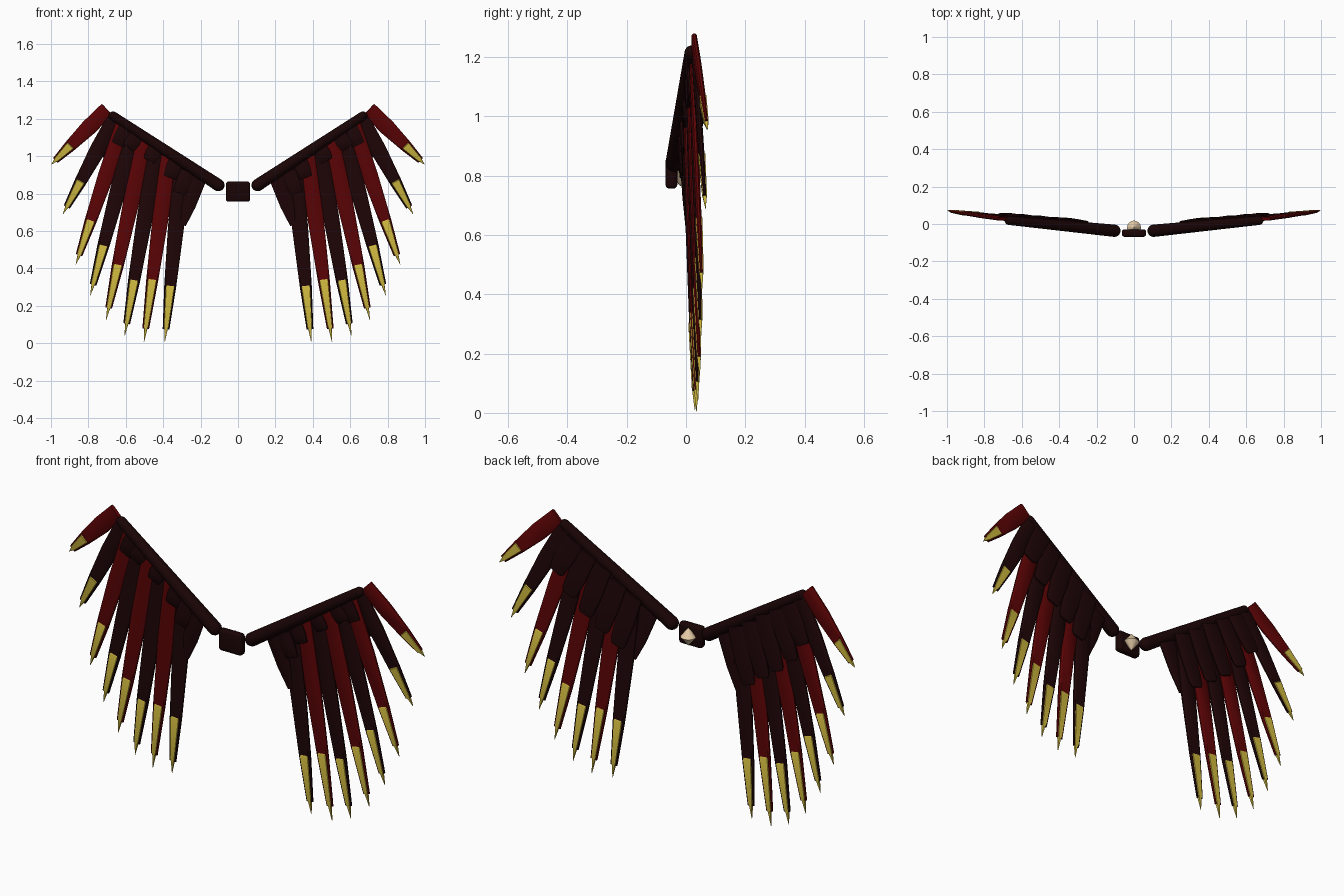
import bpy, bmesh, math
from mathutils import Vector

cube = bpy.data.objects.get("Cube")
if cube:
    bpy.data.objects.remove(cube)


def material(name, r, g, b):
    m = bpy.data.materials.new(name)
    m.use_nodes = True
    m.diffuse_color = (r, g, b, 1)
    m.node_tree.nodes["Principled BSDF"].inputs["Base Color"].default_value = (r, g, b, 1)
    return m


dark = material("dark maroon", 0.013, 0.0015, 0.002)
frame = material("blackened brown", 0.010, 0.0012, 0.0015)
red = material("deep red", 0.105, 0.001, 0.0015)
gold = material("gold", 0.62, 0.48, 0.05)
cream = material("cream", 0.80, 0.61, 0.39)


def finish(name, bm, mat, angle=35):
    bmesh.ops.recalc_face_normals(bm, faces=bm.faces)
    me = bpy.data.meshes.new(name)
    bm.to_mesh(me)
    bm.free()
    me.materials.append(mat)
    ob = bpy.data.objects.new(name, me)
    bpy.context.collection.objects.link(ob)
    bpy.ops.object.select_all(action="DESELECT")
    ob.select_set(True)
    bpy.context.view_layer.objects.active = ob
    bpy.ops.object.shade_smooth_by_angle(angle=math.radians(angle))
    return ob


def loft(name, rings, mat):
    """Skin a list of vertex rings and cap both ends."""
    bm = bmesh.new()
    loops = [[bm.verts.new(p) for p in ring] for ring in rings]
    n = len(loops[0])
    for a, b in zip(loops, loops[1:]):
        for i in range(n):
            bm.faces.new((a[i], a[(i + 1) % n], b[(i + 1) % n], b[i]))
    bm.faces.new(loops[0])
    bm.faces.new(loops[-1])
    return finish(name, bm, mat)


def blade(name, root, tip, profile, mat):
    """Flat tapering feather: profile rows are (position, width, thickness)."""
    root, tip = Vector(root), Vector(tip)
    along = (tip - root).normalized()
    side = along.cross(Vector((0, 1, 0))).normalized()
    out = side.cross(along)
    section = [(-1, -0.4), (-0.8, -1), (0.8, -1), (1, -0.4),
               (1, 0.4), (0.8, 1), (-0.8, 1), (-1, 0.4)]
    rings = []
    for t, w, th in profile:
        c = root.lerp(tip, t)
        rings.append([c + side * (u * w / 2) + out * (v * th / 2) for u, v in section])
    return loft(name, rings, mat)


def capsule(name, a, b, ra, rb, mat, n=20):
    """Tapered round bar with domed ends."""
    a, b = Vector(a), Vector(b)
    d = (b - a).normalized()
    u = d.cross(Vector((0, 1, 0))).normalized()
    v = d.cross(u)
    rows = []
    for i in range(6):
        q = math.radians(6 + 84 * i / 5)
        rows.append((a - d * ra * math.cos(q), ra * math.sin(q)))
    for i in range(6):
        q = math.radians(90 - 84 * i / 5)
        rows.append((b + d * rb * math.cos(q), rb * math.sin(q)))
    rings = [[c + (u * math.cos(k * math.tau / n) + v * math.sin(k * math.tau / n)) * r
              for k in range(n)] for c, r in rows]
    return loft(name, rings, mat)


def sheet(x):
    """Depth of the swept-back wing at distance x from the middle."""
    return -0.032 + 0.085 * x


# Long feathers, outer to inner: root x, root z, tip x, tip y, tip z, gold start
feathers = [
    (0.700, 1.250, 0.998, 0.072, 0.955, 0.66),
    (0.660, 1.200, 0.936, 0.066, 0.690, 0.66),
    (0.615, 1.165, 0.867, 0.054, 0.420, 0.69),
    (0.560, 1.125, 0.790, 0.050, 0.255, 0.70),
    (0.500, 1.085, 0.705, 0.046, 0.125, 0.70),
    (0.435, 1.040, 0.606, 0.040, 0.040, 0.71),
    (0.370, 1.000, 0.503, 0.036, 0.005, 0.67),
    (0.300, 0.945, 0.391, 0.030, 0.010, 0.69),
]
# Short feathers: root x, root z, end x, end z
back_coverts = [
    (0.29, 0.95, 0.370, 0.68), (0.37, 1.00, 0.455, 0.74), (0.45, 1.06, 0.540, 0.80),
    (0.53, 1.11, 0.627, 0.88), (0.60, 1.155, 0.695, 0.98),
]
front_coverts = [
    (0.27, 0.92, 0.315, 0.80), (0.335, 0.97, 0.365, 0.885), (0.44, 1.04, 0.475, 0.975),
    (0.54, 1.11, 0.585, 1.045), (0.60, 1.15, 0.645, 1.06),
]
back_shape = [(0, 0.10, 0.014), (0.5, 0.10, 0.014), (0.93, 0.082, 0.013), (1, 0.06, 0.008)]
front_shape = [(0, 0.075, 0.014), (0.5, 0.08, 0.014), (0.95, 0.07, 0.013), (1, 0.06, 0.008)]

for s, label in ((1, "left"), (-1, "right")):
    # Wing arm
    capsule(label + "_wing_arm", (s * 0.105, -0.036, 0.845), (s * 0.668, 0.019, 1.215),
            0.033, 0.024, frame)

    # Long feathers with gold points
    for i, (rx, rz, tx, ty, tz, g) in enumerate(feathers):
        root = (s * rx, sheet(rx) + 0.004 * (i % 2), rz)
        tip = (s * tx, ty, tz)
        body = [(0, 0.082, 0.018), (g * 0.5, 0.086, 0.02), (g, 0.064, 0.018),
                (g + 0.78 * (1 - g), 0.036, 0.010)]
        point = [(g - 0.01, 0.046, 0.016), (g, 0.052, 0.024), (g + 0.74 * (1 - g), 0.026, 0.016),
                 (g + 0.8 * (1 - g), 0.016, 0.012), (1, 0.002, 0.002)]
        n = str(i + 1)
        blade(label + "_feather_" + n, root, tip, body, dark if i % 2 else red)
        blade(label + "_feather_point_" + n, root, tip, point, gold)

    # Innermost short feather
    blade(label + "_inner_feather", (s * 0.218, -0.015, 0.895), (s * 0.294, 0.003, 0.63),
          [(0, 0.11, 0.016), (0.6, 0.075, 0.016), (1, 0.03, 0.01)], dark)

    # Covering feathers behind and in front of the roots
    for prefix, rows, shape, near, far in (
            ("_back_covert_", back_coverts, back_shape, 0.017, 0.026),
            ("_front_covert_", front_coverts, front_shape, -0.012, -0.010)):
        for i, (rx, rz, ex, ez) in enumerate(rows):
            blade(label + prefix + str(i + 1), (s * rx, sheet(rx) + near, rz),
                  (s * ex, sheet(ex) + far, ez), shape, dark)

# Central rounded block
bm = bmesh.new()
bmesh.ops.create_cube(bm, size=1)
for v in bm.verts:
    v.co = Vector((v.co.x * 0.13, v.co.y * 0.04 - 0.049, v.co.z * 0.108 + 0.81))
bmesh.ops.bevel(bm, geom=bm.edges[:], offset=0.014, segments=3, profile=0.5, affect="EDGES")
finish("centre_block", bm, frame)

# Double cone stud on the back of the block
bm = bmesh.new()
for flip in (1, -1):
    made = bmesh.ops.create_cone(bm, cap_ends=False, segments=24, radius1=0.037,
                                 radius2=0.001, depth=0.045)["verts"]
    for v in made:
        v.co = Vector((v.co.x, v.co.y - 0.019, 0.81 + flip * (v.co.z + 0.0225)))
bmesh.ops.remove_doubles(bm, verts=bm.verts[:], dist=0.0005)
finish("back_stud", bm, cream)
